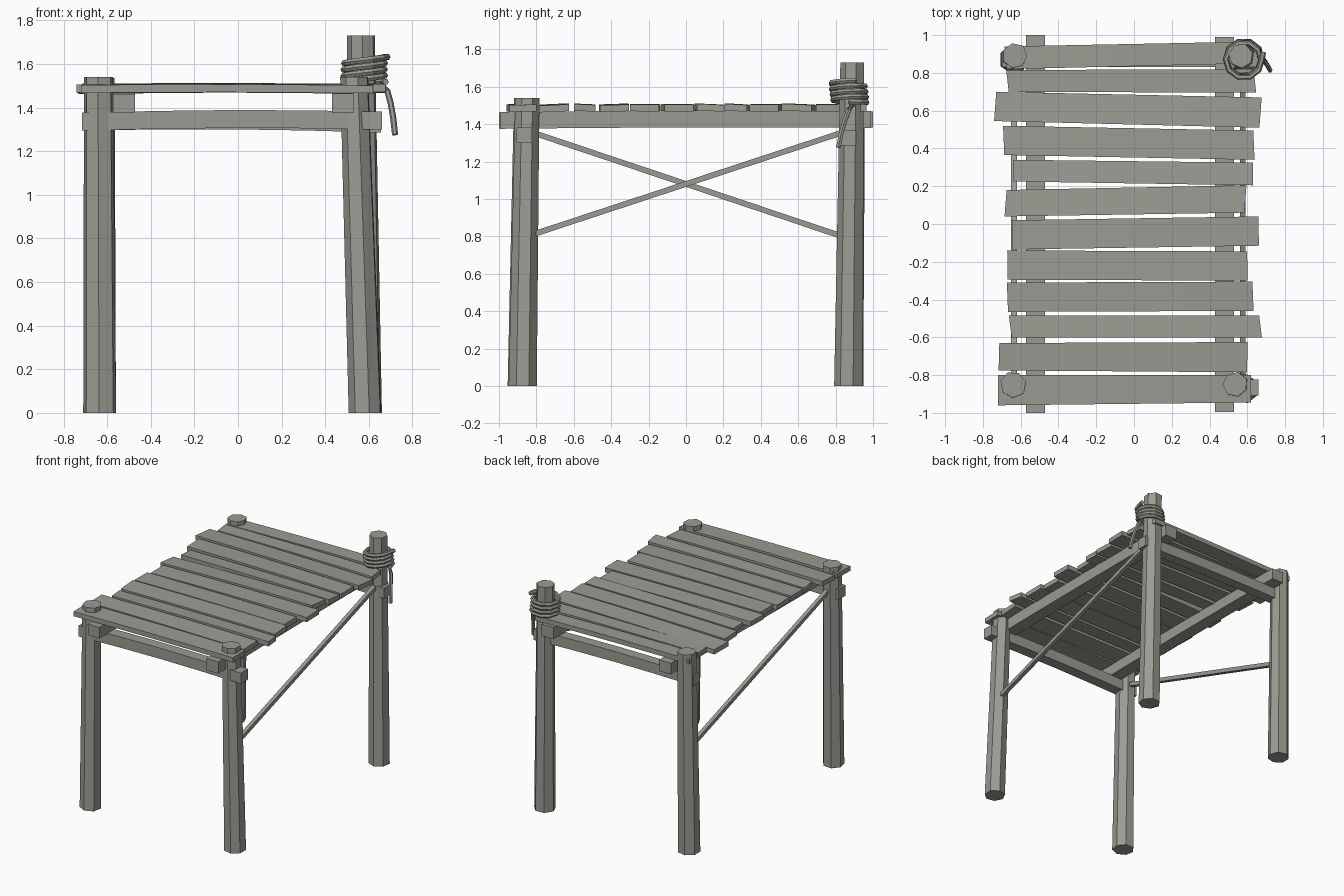
import bpy, bmesh, math, random
from mathutils import Vector

if "Cube" in bpy.data.objects:
    bpy.data.objects.remove(bpy.data.objects["Cube"])

random.seed(4)
wood = bpy.data.materials.new("weathered_grey")
wood.diffuse_color = (0.33, 0.33, 0.295, 1)
wood.use_nodes = True
wood.node_tree.nodes["Principled BSDF"].inputs["Base Color"].default_value = wood.diffuse_color


def make(name, bm):
    """Turn a bmesh into a finished object."""
    bmesh.ops.recalc_face_normals(bm, faces=bm.faces)
    mesh = bpy.data.meshes.new(name)
    bm.to_mesh(mesh)
    bm.free()
    mesh.materials.append(wood)
    ob = bpy.data.objects.new(name, mesh)
    bpy.context.collection.objects.link(ob)
    bpy.context.view_layer.objects.active = ob
    ob.select_set(True)
    bpy.ops.object.shade_smooth_by_angle(angle=math.radians(30))
    ob.select_set(False)
    return ob


def loft(name, rings):
    """Skin a list of matching point loops and cap both ends."""
    bm = bmesh.new()
    loops = [[bm.verts.new(p) for p in ring] for ring in rings]
    n = len(loops[0])
    for a, b in zip(loops, loops[1:]):
        for i in range(n):
            j = (i + 1) % n
            bm.faces.new((a[i], a[j], b[j], b[i]))
    bm.faces.new(loops[0])
    bm.faces.new(loops[-1])
    return make(name, bm)


def post(name, bottom, top, height, r0, r1, turn):
    """Slightly irregular seven-sided pole, leaning from bottom to top."""
    wobble = [random.uniform(0.96, 1.05) for _ in range(7)]
    rings = []
    for t in (0, 0.35, 0.7, 1):
        c = Vector((*bottom, 0)).lerp(Vector((*top, height)), t)
        r = r0 + (r1 - r0) * t
        rings.append([c + Vector((math.cos(a), math.sin(a), 0)) * r * w
                      for a, w in ((turn + math.tau * i / 7, wobble[i]) for i in range(7))])
    loft(name, rings)


def bar(name, a, b, wide, tall, sag=0.0, parts=1):
    """Rectangular timber from a to b, with an optional bow in the middle."""
    a, b = Vector(a), Vector(b)
    d = (b - a).normalized()
    side = d.cross(Vector((0, 0, 1))).normalized()
    up = side.cross(d)
    rings = []
    for k in range(parts + 1):
        t = k / parts
        c = a.lerp(b, t) + Vector((0, 0, sag * math.sin(math.pi * t)))
        rings.append([c + side * wide / 2 * u + up * tall / 2 * v
                      for u, v in ((-1, -1), (1, -1), (1, 1), (-1, 1))])
    loft(name, rings)


def tube(name, pts, r, sides=6):
    """Rope following a path."""
    pts = [Vector(p) for p in pts]
    rings = []
    for i, p in enumerate(pts):
        d = (pts[min(i + 1, len(pts) - 1)] - pts[max(i - 1, 0)]).normalized()
        ref = Vector((0, 1, 0)) if abs(d.z) > 0.8 else Vector((0, 0, 1))
        u = d.cross(ref).normalized()
        v = u.cross(d)
        rings.append([p + (u * math.cos(a) + v * math.sin(a)) * r
                      for a in (math.tau * k / sides for k in range(sides))])
    loft(name, rings)


# Corner posts
post("front_left_post", (-0.635, -0.875), (-0.64, -0.85), 1.54, 0.079, 0.07, 0.2)
post("front_right_post", (0.585, -0.875), (0.535, -0.88 + 0.03), 1.54, 0.077, 0.066, 0.45)
post("back_left_post", (-0.635, 0.87), (-0.63, 0.89), 1.535, 0.077, 0.066, 0.0)
post("back_right_post", (0.585, 0.87), (0.565, 0.89), 1.73, 0.077, 0.064, 0.3)

# Long beams under the deck
bar("left_beam", (-0.522, -1.0, 1.42), (-0.522, 1.0, 1.425), 0.1, 0.085, 0.005, 4)
bar("right_beam", (0.48, -0.995, 1.42), (0.48, 0.99, 1.425), 0.1, 0.09, 0.005, 4)

# Cross beams through the posts
bar("front_cross_beam", (-0.715, -0.865, 1.335), (0.66, -0.865, 1.34), 0.085, 0.082, 0.01, 4)
bar("back_cross_beam", (-0.7, 0.87, 1.335), (0.655, 0.87, 1.325), 0.08, 0.08, 0.01, 4)

# Diagonal side braces
bar("right_brace", (0.575, -0.835, 0.805), (0.575, 0.835, 1.355), 0.03, 0.03)
bar("left_brace", (-0.635, 0.82, 0.805), (-0.635, -0.82, 1.355), 0.03, 0.03)

# Deck planks: left x, right x, left end y range, right end y range
planks = [
    (-0.68, 0.61, 0.82, 0.94, 0.85, 0.965),
    (-0.67, 0.64, 0.70, 0.815, 0.695, 0.82),
    (-0.735, 0.67, 0.545, 0.70, 0.51, 0.67),
    (-0.69, 0.635, 0.365, 0.52, 0.34, 0.495),
    (-0.64, 0.63, 0.225, 0.34, 0.205, 0.325),
    (-0.68, 0.59, 0.04, 0.18, 0.06, 0.205),
    (-0.645, 0.66, -0.135, 0.02, -0.115, 0.04),
    (-0.67, 0.60, -0.295, -0.14, -0.30, -0.145),
    (-0.67, 0.63, -0.465, -0.31, -0.46, -0.305),
    (-0.655, 0.67, -0.60, -0.485, -0.60, -0.485),
    (-0.715, 0.60, -0.775, -0.63, -0.785, -0.625),
    (-0.72, 0.62, -0.96, -0.80, -0.945, -0.80),
]
for n, (x0, x1, l0, l1, r0, r1) in enumerate(planks, 1):
    tilt = random.uniform(-0.004, 0.004)
    skew = random.uniform(-0.008, 0.008)
    rings = []
    for k in range(5):
        t = k / 4
        lo, hi = l0 + (r0 - l0) * t, l1 + (r1 - l1) * t
        x = x0 + (x1 - x0) * t
        z = 1.486 + 0.004 * math.sin(math.pi * t) + tilt * (t - 0.5)
        rings.append([(x - skew, lo, z - 0.018 + tilt), (x + skew, hi, z - 0.018 - tilt),
                      (x + skew, hi, z + 0.018 - tilt), (x - skew, lo, z + 0.018 + tilt)])
    loft(f"plank_{n:02d}", rings)

# Rope coil around the tall post
turns, step = 4, 10
coil = []
for i in range(turns * step + 1):
    a = math.tau * i / step
    r = 0.094 + 0.005 * math.sin(i * 0.55)
    coil.append((0.583 + r * math.cos(a), 0.872 + r * math.sin(a),
                 1.51 + 0.115 * i / (turns * step) + 0.008 * math.cos(a)))
tube("rope_coil", coil + [(0.685, 0.91, 1.632)], 0.015)

# Loose rope end hanging down
tube("rope_tail", [(0.66, 0.89, 1.505), (0.685, 0.87, 1.475), (0.70, 0.85, 1.42),
                   (0.712, 0.83, 1.35), (0.72, 0.815, 1.275)], 0.014)
